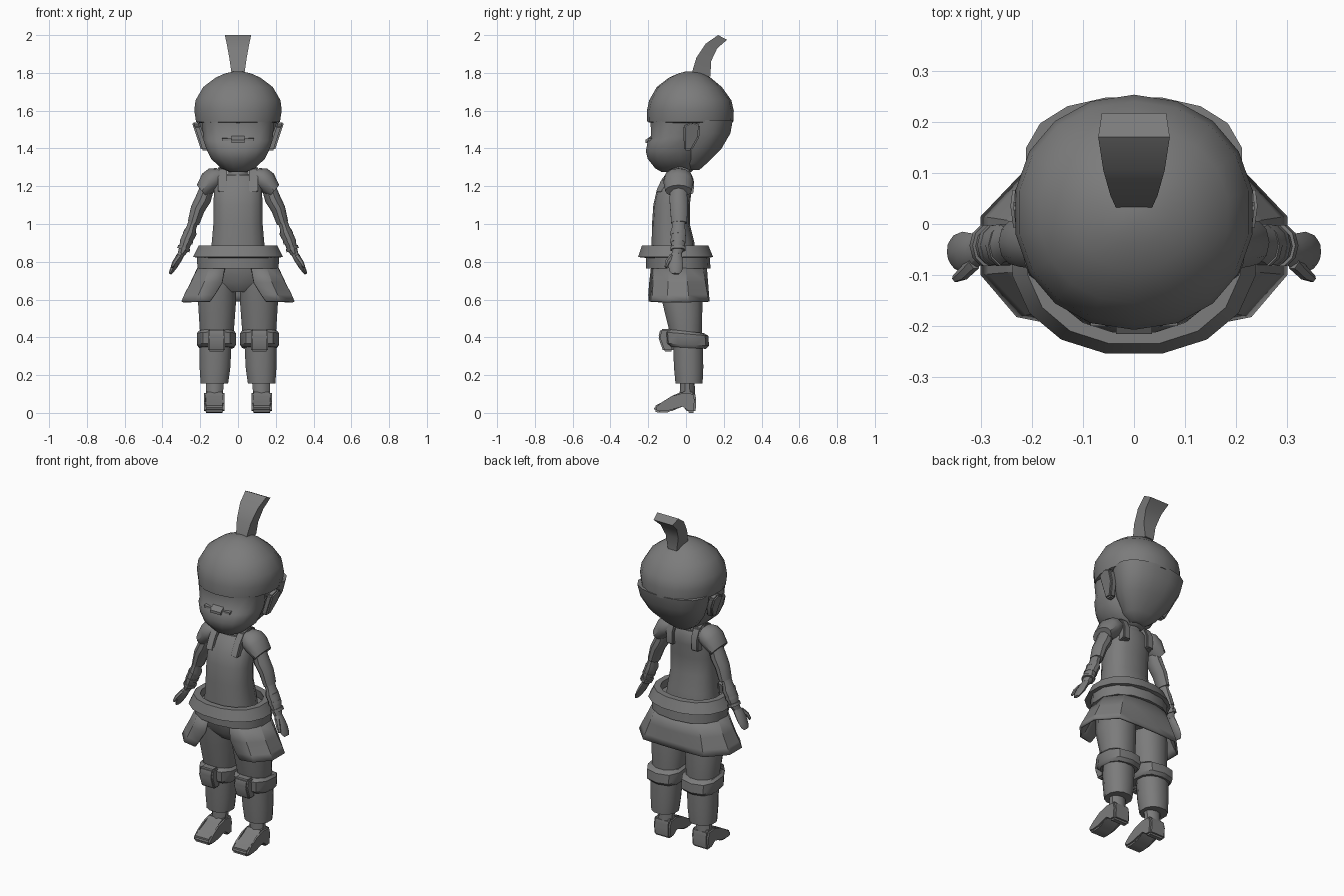
import bpy, bmesh, math
from mathutils import Vector

grey = bpy.data.materials.new("plain_grey")
grey.diffuse_color = (0.2, 0.2, 0.2, 1)


def finish(name, bm, angle=35):
    bmesh.ops.recalc_face_normals(bm, faces=bm.faces)
    me = bpy.data.meshes.new(name)
    bm.to_mesh(me)
    bm.free()
    ob = bpy.data.objects.new(name, me)
    bpy.context.collection.objects.link(ob)
    me.materials.append(grey)
    bpy.ops.object.select_all(action='DESELECT')
    ob.select_set(True)
    bpy.context.view_layer.objects.active = ob
    bpy.ops.object.shade_smooth_by_angle(angle=math.radians(angle))
    return ob


def bridge(bm, loops, closed=True):
    for a, b in zip(loops, loops[1:]):
        n = len(a)
        for i in range(n if closed else n - 1):
            j = (i + 1) % n
            bm.faces.new((a[i], a[j], b[j], b[i]))


def loft(name, rings, n=14, p=1.0, hollow=False, angle=35):
    """Horizontal rings (cx, y front, y back, z, half width, tilt); p < 1 squares them."""
    bm = bmesh.new()
    loops = []
    for cx, y0, y1, z, rx, *tilt in rings:
        t = tilt[0] if tilt else 0
        loop = []
        for i in range(n):
            a = 2 * math.pi * (i + 0.5) / n
            c, s = [math.copysign(abs(v) ** p, v) for v in (math.cos(a), math.sin(a))]
            loop.append(bm.verts.new((cx + rx * c, (y0 + y1) / 2 + (y1 - y0) / 2 * s, z + t * s)))
        loops.append(loop)
    if hollow:
        loops.append(loops[0])
    bridge(bm, loops)
    if not hollow:
        bm.faces.new(loops[0])
        bm.faces.new(loops[-1])
    return finish(name, bm, angle)


def tube(name, pts, n=10):
    """Limb along points (x, y, z, radius across, radius in y)."""
    bm = bmesh.new()
    loops = []
    d = (Vector(pts[-1][:3]) - Vector(pts[0][:3])).normalized()
    side = d.cross(Vector((0, 1, 0))).normalized()
    fore = side.cross(d)
    for x, y, z, ra, rb in pts:
        loops.append([bm.verts.new(Vector((x, y, z)) + side * ra * math.cos(2 * math.pi * i / n)
                                   + fore * rb * math.sin(2 * math.pi * i / n)) for i in range(n)])
    bridge(bm, loops)
    bm.faces.new(loops[0])
    bm.faces.new(loops[-1])
    return finish(name, bm, 40)


def prism(name, prof, x0, x1, bevel=0.0, lean=0.0):
    """Side profile of (y, z) points spanned from x0 to x1; lean shifts x with height."""
    bm = bmesh.new()
    z0 = prof[0][1]
    a, b = [[bm.verts.new((x + lean * (z - z0), y, z)) for y, z in prof] for x in (x0, x1)]
    bridge(bm, [a, b])
    bm.faces.new(a)
    bm.faces.new(b)
    if bevel:
        bmesh.ops.bevel(bm, geom=bm.edges[:], offset=bevel, segments=2, affect='EDGES', clamp_overlap=True)
    return finish(name, bm)


# Head: hair cap, lower back hair, face
loft("hair_cap", [(0, -.185, .23, 1.535, .21), (0, -.205, .25, 1.54, .225), (0, -.207, .253, 1.60, .235),
                  (0, -.195, .24, 1.655, .228), (0, -.155, .19, 1.725, .187), (0, -.09, .13, 1.775, .12),
                  (0, -.04, .09, 1.797, .07), (0, .0, .04, 1.808, .02)], 18, .95, angle=50)
loft("back_hair", [(0, .0, .07, 1.285, .05), (0, -.02, .11, 1.32, .10), (0, -.02, .19, 1.40, .165),
                   (0, -.02, .237, 1.48, .2), (0, -.02, .25, 1.55, .215)], 16, .85, angle=50)
loft("face", [(0, -.13, .03, 1.275, .045), (0, -.165, .05, 1.295, .09), (0, -.205, .07, 1.345, .145),
              (0, -.215, .08, 1.385, .165), (0, -.205, .09, 1.44, .185), (0, -.187, .09, 1.46, .187),
              (0, -.19, .09, 1.545, .195)], 16, .85, angle=45)
prism("nose", [(-.17, 1.43), (-.215, 1.43), (-.215, 1.445), (-.18, 1.47)], -.035, .035)
for s in (-1, 1):
    prism("cheek_fold", [(-.15, 1.44), (-.2, 1.44), (-.2, 1.452), (-.15, 1.46)], s * .035, s * .085)
    # Ear, flaring out toward its top
    prism("ear", [(-.01, 1.39), (.03, 1.39), (.07, 1.46), (.075, 1.525), (.035, 1.54), (-.015, 1.52)],
          s * .155, s * .195, .008, s * .33)

# Crest of hair: curved strip widening toward the tip
bm = bmesh.new()
front = [(.025, 1.78), (.055, 1.88), (.105, 1.955), (.17, 2.0)]
back = [(.13, 1.78), (.132, 1.86), (.165, 1.93), (.217, 1.975)]
crest = []
for (fy, fz), (by, bz), w in zip(front, back, (.032, .046, .06, .07)):
    crest.append([bm.verts.new(c) for c in ((-w, fy, fz), (w, fy, fz), (w * .9, by, bz), (-w * .9, by, bz))])
bridge(bm, crest)
bm.faces.new(crest[0])
bm.faces.new(crest[-1])
finish("hair_crest", bm)

# Neck and torso
loft("neck", [(0, -.1, .02, 1.17, .07), (0, -.09, .02, 1.31, .055)], 10)
loft("torso", [(0, -.185, .05, .83, .15), (0, -.182, .045, .90, .142), (0, -.18, .02, 1.0, .133),
               (0, -.173, .02, 1.10, .132), (0, -.155, .03, 1.18, .13), (0, -.12, .03, 1.235, .115),
               (0, -.10, .02, 1.26, .08)], 14, .8, angle=40)
for s in (-1, 1):
    prism("shoulder_strap", [(-.16, 1.17), (-.13, 1.235), (-.085, 1.29), (-.03, 1.305), (.015, 1.29),
                             (.043, 1.23), (.04, 1.16), (0, 1.16)], s * .058, s * .105, .006)
    # Short sleeve and arm
    tube("sleeve", [(s * .085, -.04, 1.265, .04, .055), (s * .115, -.04, 1.25, .058, .075),
                    (s * .15, -.04, 1.222, .06, .08), (s * .192, -.04, 1.175, .041, .07)], 12)
    tube("upper_arm", [(s * .15, -.04, 1.23, .035, .04), (s * .185, -.04, 1.13, .042, .05),
                       (s * .213, -.038, 1.08, .038, .048), (s * .236, -.036, 1.005, .031, .044)])
    tube("forearm", [(s * .23, -.04, 1.03, .026, .035), (s * .247, -.04, .98, .026, .036),
                     (s * .252, -.04, .955, .034, .042), (s * .274, -.042, .91, .032, .04),
                     (s * .288, -.044, .865, .026, .033), (s * .30, -.05, .84, .02, .026)])
    for x, z in ((.256, .95), (.272, .91), (.287, .87)):
        tube("wrist_band", [(s * (x - .003), -.042, z + .008, .034, .042),
                            (s * (x + .003), -.042, z - .008, .034, .042)])
    tube("hand", [(s * .295, -.048, .85, .017, .025), (s * .313, -.055, .82, .02, .036),
                  (s * .335, -.055, .78, .017, .04), (s * .352, -.055, .75, .012, .033),
                  (s * .36, -.055, .736, .007, .02)], 8)
    tube("thumb", [(s * .312, -.075, .83, .013, .015), (s * .335, -.098, .80, .012, .013),
                   (s * .35, -.107, .772, .007, .008)], 6)

# Waist: flared hollow belt, lower band, pelvis
loft("belt", [(0, -.237, .122, .885, .212), (0, -.257, .147, .825, .242), (0, -.21, .10, .82, .19),
              (0, -.2, .085, .885, .178)], 16, .9, hollow=True)
loft("lower_band", [(0, -.212, .125, .83, .222), (0, -.212, .13, .765, .22), (0, -.17, .09, .765, .18),
                    (0, -.17, .09, .83, .18)], 14, .9, hollow=True)
loft("pelvis", [(0, -.11, .06, .64, .10), (0, -.15, .08, .69, .18), (0, -.165, .09, .78, .195),
                (0, -.17, .085, .84, .18)], 14, .85)

# Flared skirt, open at the front
rows = [(.775, [(.07, -.185), (.15, -.165), (.21, -.09), (.212, .0), (.14, .09), (.05, .11)]),
        (.69, [(.085, -.195), (.18, -.175), (.25, -.095), (.252, .008), (.17, .103), (.06, .117)]),
        (.625, [(.125, -.2), (.21, -.178), (.285, -.098), (.285, .013), (.19, .115), (.066, .122)]),
        (.59, [(.15, -.198), (.23, -.182), (.30, -.10), (.30, .015), (.2, .12), (.07, .125)])]
bm = bmesh.new()
bridge(bm, [[bm.verts.new((x, y, z)) for x, y in half] + [bm.verts.new((-x, y, z)) for x, y in half[::-1]]
            for z, half in rows], closed=False)
skirt = finish("skirt", bm, 25)
solid = skirt.modifiers.new("thickness", 'SOLIDIFY')
solid.thickness = .012
solid.offset = -1

for s in (-1, 1):
    # Leg, with a knee strap tilted up at the front
    loft("thigh", [(s * .113, -.085, .085, .38, .088), (s * .112, -.095, .088, .45, .094),
                   (s * .111, -.13, .09, .59, .104), (s * .105, -.145, .085, .70, .095)], 12, .9)
    loft("shin", [(s * .125, -.058, .09, .155, .075), (s * .122, -.066, .094, .24, .084),
                  (s * .119, -.072, .092, .38, .088)], 12, .9)
    loft("knee_strap", [(s * .114, -.09, .105, .345, .095, -.006), (s * .114, -.11, .122, .362, .107, -.006),
                        (s * .114, -.115, .118, .418, .107, -.01), (s * .114, -.09, .095, .432, .095, -.01)],
         10, .75)
    prism("knee_pad", [(-.07, .325), (-.12, .325), (-.147, .40), (-.135, .445), (-.07, .445)],
          s * .07, s * .16, .008)
    # Ankle and heeled shoe
    loft("ankle", [(s * .125, -.035, .05, .08, .045), (s * .122, -.03, .045, .165, .05)], 10)
    prism("shoe", [(.05, .0), (.055, .07), (.045, .11), (-.02, .115), (-.07, .08), (-.13, .055),
                   (-.17, .035), (-.17, .008), (-.14, .0), (-.085, .004), (-.02, .045), (.0, .035), (.005, .0)],
          s * .072, s * .18, .01)
